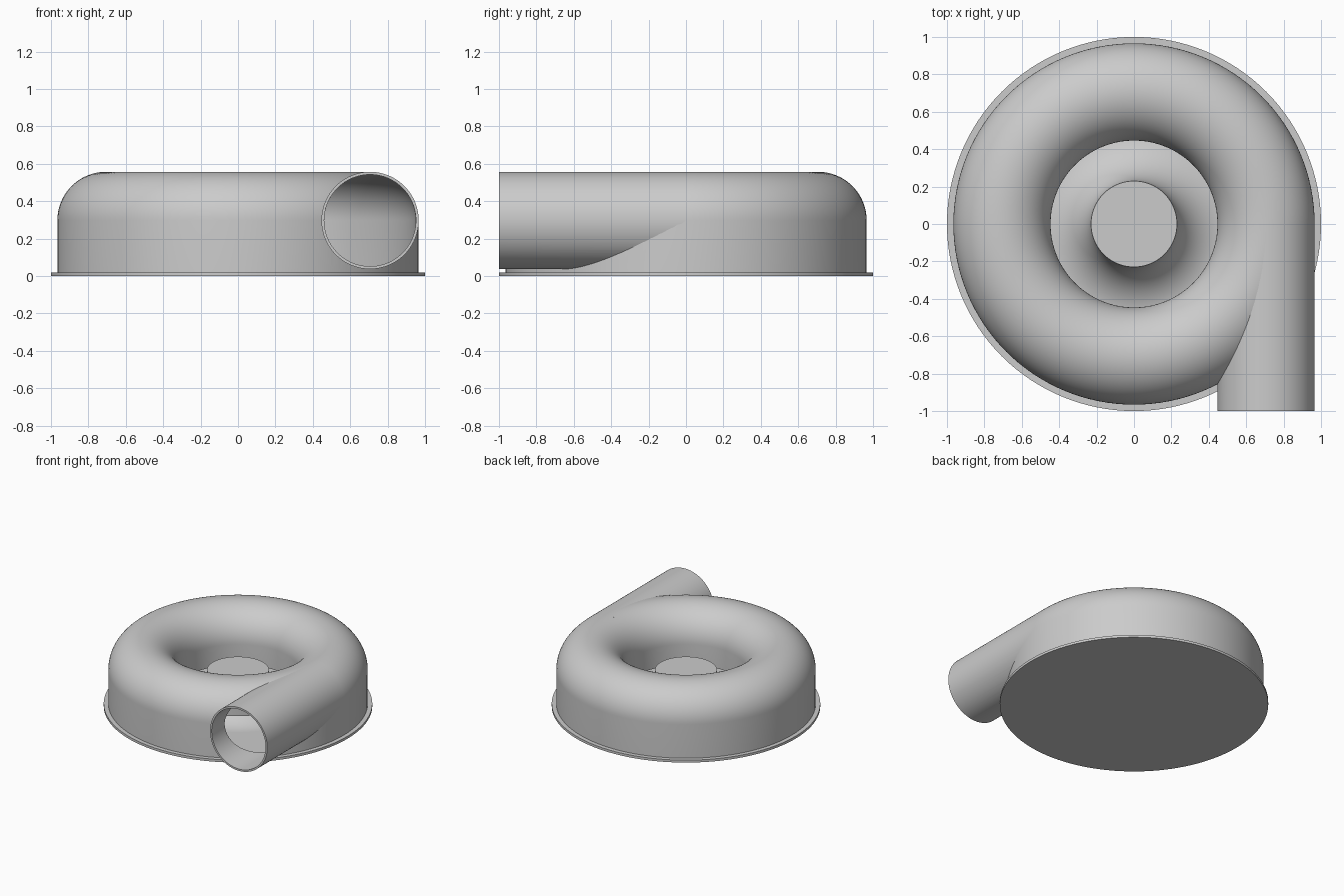
import bpy, bmesh, math
from mathutils import Matrix

old = bpy.data.objects.get("Cube")
if old:
    bpy.data.objects.remove(old, do_unlink=True)

grey = bpy.data.materials.new("plain grey")
grey.use_nodes = True
colour = (0.6, 0.6, 0.6, 1)
grey.diffuse_color = colour
grey.node_tree.nodes["Principled BSDF"].inputs["Base Color"].default_value = colour

RING, TUBE, WALL = 0.706, 0.26, 0.015     # volute centre radius, tube radius, wall
MID, PLATE, LIP = 0.297, 0.02, 0.13       # heights of tube centre, plate top, inlet lip


def finish(name, bm):
    bmesh.ops.recalc_face_normals(bm, faces=bm.faces)
    mesh = bpy.data.meshes.new(name)
    bm.to_mesh(mesh)
    bm.free()
    mesh.materials.append(grey)
    ob = bpy.data.objects.new(name, mesh)
    bpy.context.collection.objects.link(ob)
    return ob


def revolve(name, profile, steps=128):
    """Spin a closed (radius, height) outline about the z axis."""
    bm = bmesh.new()
    vs = [bm.verts.new((r, 0, z)) for r, z in profile]
    es = [bm.edges.new((a, b)) for a, b in zip(vs, vs[1:] + vs[:1])]
    bmesh.ops.spin(bm, geom=vs + es, cent=(0, 0, 0), axis=(0, 0, 1),
                   angle=math.tau, steps=steps)
    bmesh.ops.remove_doubles(bm, verts=bm.verts, dist=1e-5)
    return finish(name, bm)


def arc(r, z, radius, start, end, n=24):
    angles = [math.radians(start + (end - start) * i / n) for i in range(n + 1)]
    return [(r + radius * math.cos(a), z + radius * math.sin(a)) for a in angles]


def pipe(name, radius, front, back):
    bm = bmesh.new()
    place = (Matrix.Translation((RING, (front + back) / 2, MID))
             @ Matrix.Rotation(math.pi / 2, 4, 'X'))
    bmesh.ops.create_cone(bm, cap_ends=True, segments=96, radius1=radius,
                          radius2=radius, depth=back - front, matrix=place)
    return finish(name, bm)


def combine(target, other, operation):
    mod = target.modifiers.new(operation.title(), 'BOOLEAN')
    mod.operation, mod.object, mod.solver = operation, other, 'EXACT'
    bpy.context.view_layer.objects.active = target
    bpy.ops.object.modifier_apply(modifier=mod.name)
    bpy.data.objects.remove(other, do_unlink=True)


def smooth(ob):
    bpy.ops.object.select_all(action='DESELECT')
    ob.select_set(True)
    bpy.context.view_layer.objects.active = ob
    bpy.ops.object.shade_smooth_by_angle(angle=math.radians(30))


def volute(radius, bottom, lip):
    """Rounded top with straight outer and inner walls."""
    return ([(RING + radius, bottom)] + arc(RING, MID, radius, 0, 180, 40)
            + [(RING - radius, lip)])


# Hollow volute housing with its tangential outlet
outer = volute(TUBE, PLATE - 0.005, LIP)
inner = volute(TUBE - WALL, PLATE - 0.005, LIP)
housing = revolve("volute_housing", outer + inner[::-1])
outlet = pipe("outlet_pipe", TUBE, -1, 0)
cavity = revolve("cavity_cutter", volute(TUBE - WALL, -0.1, -0.1))
combine(outlet, cavity, 'DIFFERENCE')
for part in (housing, outlet):
    combine(part, pipe("bore_cutter", TUBE - WALL, -1.1, -0.05), 'DIFFERENCE')

# Base plate
base = revolve("base_plate", [(0, 0), (1, 0), (1, PLATE), (0, PLATE)])

# Flared centre hub, level with the tube centre
flare = MID - PLATE
hub = revolve("flared_hub", [(0, PLATE - 0.005), (0.23 + flare, PLATE - 0.005)]
              + arc(0.23 + flare, MID, flare, 270, 180) + [(0, MID)])

for part in (housing, outlet, base, hub):
    smooth(part)
